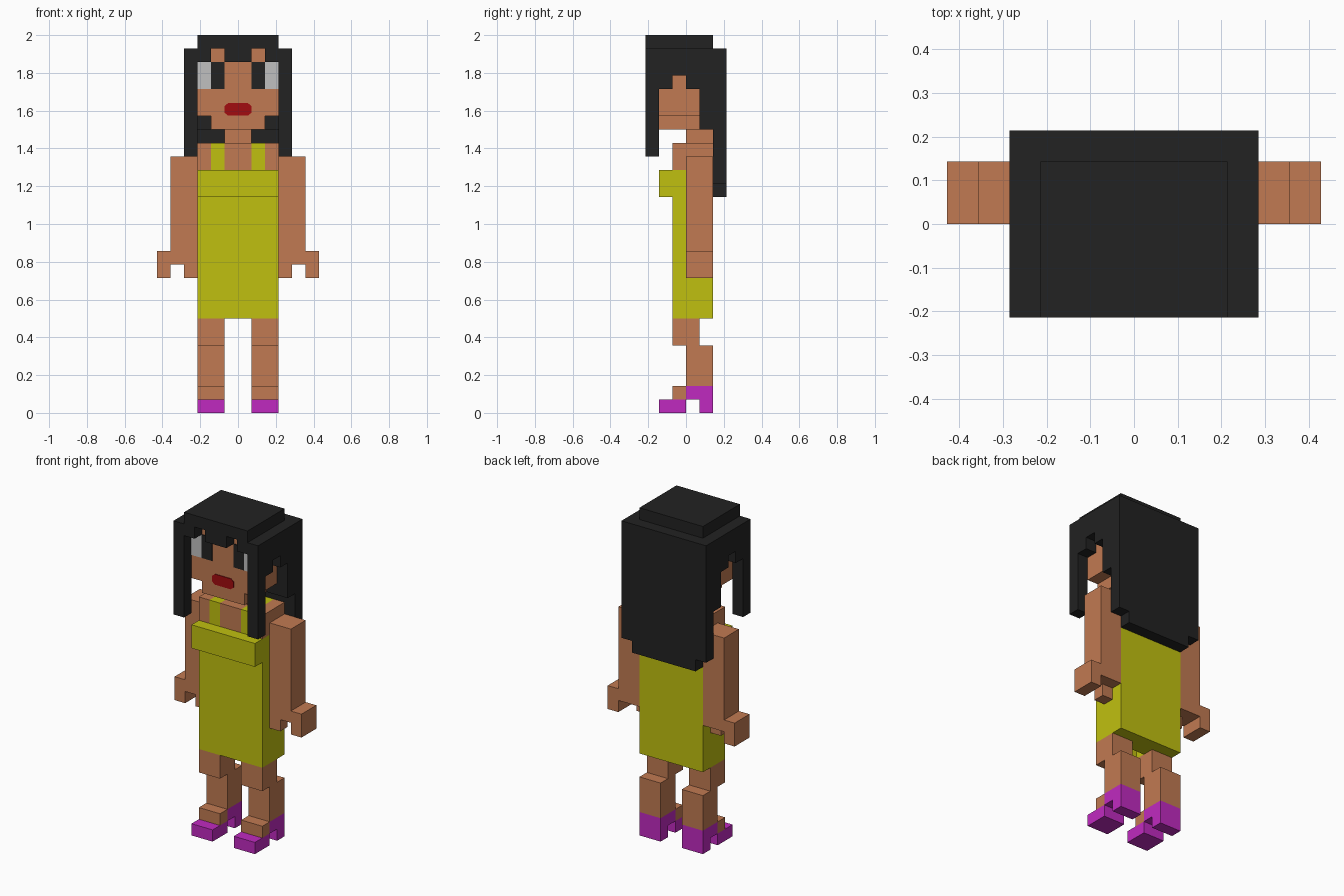
import bpy
import bmesh

U = 1 / 14  # one block of the grid

if "Cube" in bpy.data.objects:
    bpy.data.objects.remove(bpy.data.objects["Cube"])


def material(name, r, g, b):
    lin = [((c / 255 + 0.055) / 1.055) ** 2.4 if c > 10 else c / 255 / 12.92 for c in (r, g, b)]
    m = bpy.data.materials.new(name)
    m.use_nodes = True
    m.diffuse_color = (*lin, 1)
    m.node_tree.nodes["Principled BSDF"].inputs["Base Color"].default_value = (*lin, 1)
    return m


SKIN = material("skin", 193, 122, 82)
HAIR = material("black", 34, 34, 34)
DRESS = material("yellow", 192, 192, 16)
SHOE = material("magenta", 192, 42, 192)
LIPS = material("red", 162, 12, 16)
WHITE = material("eye_white", 192, 192, 192)


def prism(name, mat, profile, lo, hi, axis="x", side=1):
    """Extrude a (y, z) profile along x, or an (x, z) profile along y; block units."""
    bm = bmesh.new()
    rings = []
    for d in (lo, hi):
        pts = [(d, a, b) if axis == "x" else (a, d, b) for a, b in profile]
        rings.append([bm.verts.new((x * side * U, y * U, z * U)) for x, y, z in pts])
    n = len(profile)
    for ring in rings:
        bm.faces.new(ring)
    for i in range(n):
        j = (i + 1) % n
        bm.faces.new((rings[0][i], rings[0][j], rings[1][j], rings[1][i]))
    bmesh.ops.recalc_face_normals(bm, faces=bm.faces)
    mesh = bpy.data.meshes.new(name)
    bm.to_mesh(mesh)
    bm.free()
    mesh.materials.append(mat)
    ob = bpy.data.objects.new(name, mesh)
    bpy.context.collection.objects.link(ob)
    return ob


def box(name, mat, x, y, z, side=1):
    rect = [(y[0], z[0]), (y[1], z[0]), (y[1], z[1]), (y[0], z[1])]
    return prism(name, mat, rect, x[0], x[1], side=side)


# Head, neck and chest
head = [(-2, 21), (2, 21), (2, 22), (3, 22), (3, 27), (-3, 27), (-3, 22), (-2, 22)]
prism("head", SKIN, head, -2, 1, axis="y")
box("neck", SKIN, (-1, 1), (0, 2), (20, 21))
box("chest", SKIN, (-1, 1), (-1, 2), (18, 20))

# Mouth plate with clipped corners
mouth = [(-.75, 22.05), (.75, 22.05), (1, 22.25), (1, 22.75),
         (.75, 22.95), (-.75, 22.95), (-1, 22.75), (-1, 22.25)]
prism("mouth", LIPS, mouth, -2.06, -2, axis="y")

# Hair: crown, fringe and long back
box("hair_crown", HAIR, (-3, 3), (-3, 2), (27, 28))
box("hair_fringe", HAIR, (-1, 1), (-3, -2), (26, 27))
box("hair_inner_back", HAIR, (-3, 3), (1, 2), (21, 27))
box("hair_back", HAIR, (-3, 3), (2, 3), (16, 27))

# Dress with bust band; the skirt is open between the thighs
bodice = [(-2, 16), (-1, 16), (-1, 9), (2, 9), (2, 18), (-2, 18)]
prism("dress_bodice", DRESS, bodice, -3, 3)
box("skirt_back", DRESS, (-1, 1), (0, 2), (7, 9))
box("skirt_front", DRESS, (-1, 1), (-1, -.9), (7, 9))

# Paired parts
hair_side = [(-3, 19), (-2, 19), (-2, 24), (-1, 24), (-1, 25), (0, 25), (0, 24), (1, 24),
             (1, 21), (2, 21), (2, 17), (3, 17), (3, 27), (-3, 27)]
arm = [(3, 11), (5, 11), (5, 10), (6, 10), (6, 12), (5, 12), (5, 19), (3, 19)]
leg = [(-1, 5), (0, 5), (0, 2), (2, 2), (2, 5), (1, 5), (1, 7), (-1, 7)]
heel = [(1, 0), (2, 0), (2, 2), (0, 2), (0, 1), (1, 1)]
for word, s in (("left", 1), ("right", -1)):
    prism(word + "_hair_side", HAIR, hair_side, 3, 4, side=s)
    box(word + "_fringe_lock", HAIR, (2, 3), (-3, -2), (26, 27), s)
    box(word + "_eye_white", WHITE, (2, 3), (-2.06, -2), (24, 26), s)
    box(word + "_pupil", HAIR, (1, 2), (-2.06, -2), (24, 26), s)
    box(word + "_shoulder", SKIN, (2, 3), (-1, 2), (18, 20), s)
    box(word + "_strap", DRESS, (1, 2), (-1, 2), (18, 20), s)
    prism(word + "_arm", SKIN, arm, 0, 2, axis="y", side=s)
    box(word + "_thumb", SKIN, (3, 4), (0, 1), (10, 11), s)
    box(word + "_skirt_side", DRESS, (1, 3), (-1, 2), (7, 9), s)
    prism(word + "_leg", SKIN, leg, 1, 3, side=s)
    box(word + "_foot", SKIN, (1, 3), (-1, 0), (1, 2), s)
    box(word + "_shoe_toe", SHOE, (1, 3), (-2, 0), (0, 1), s)
    prism(word + "_shoe_heel", SHOE, heel, 1, 3, side=s)
